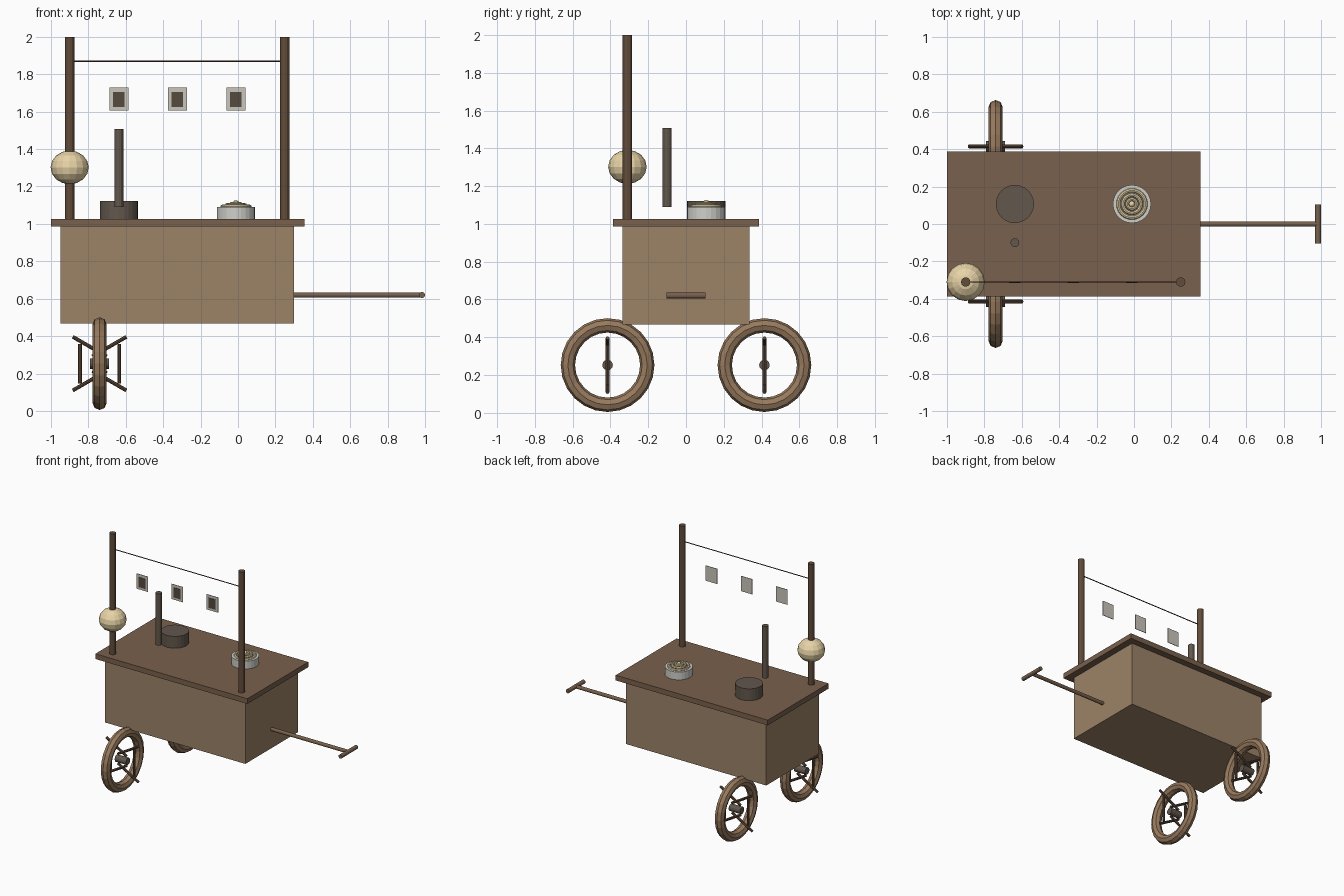
import bpy
from math import radians, cos, sin, pi
from mathutils import Vector

if "Cube" in bpy.data.objects:
    bpy.data.objects.remove(bpy.data.objects["Cube"])


def mat(name, rgb):
    m = bpy.data.materials.new(name)
    m.diffuse_color = tuple((c / 255) ** 2.2 for c in rgb) + (1,)
    m.use_nodes = True
    m.node_tree.nodes["Principled BSDF"].inputs["Base Color"].default_value = m.diffuse_color
    return m


WOOD = mat("wood", (155, 130, 103))
TOP = mat("dark_wood", (120, 97, 78))
POLE = mat("pole_wood", (98, 77, 61))
WHEEL = mat("wheel_wood", (150, 121, 94))
IRON = mat("iron", (98, 88, 78))
STEEL = mat("steel", (205, 205, 200))
CREAM = mat("cream", (230, 210, 165))
PAPER = mat("paper", (200, 197, 185))
STRING = mat("string", (90, 60, 55))
PHOTO = mat("photo", (85, 75, 65))


def finish(name, m):
    o = bpy.context.object
    o.name = name
    o.data.materials.append(m)
    return o


def box(name, lo, hi, m):
    lo, hi = Vector(lo), Vector(hi)
    bpy.ops.mesh.primitive_cube_add(size=1, location=(lo + hi) / 2)
    o = finish(name, m)
    o.scale = hi - lo
    return o


def rod(name, a, b, r, m, sides=12):
    a, b = Vector(a), Vector(b)
    d = b - a
    bpy.ops.mesh.primitive_cylinder_add(
        vertices=sides, radius=r, depth=d.length, location=(a + b) / 2,
        rotation=d.to_track_quat('Z', 'Y').to_euler())
    return finish(name, m)


def ring(name, loc, major, minor, m, rot=(0, 0, 0), seg=24, sides=8):
    bpy.ops.mesh.primitive_torus_add(
        major_radius=major, minor_radius=minor, major_segments=seg,
        minor_segments=sides, location=loc, rotation=rot)
    return finish(name, m)


def ball(name, loc, scale, m, seg=16, rings=8):
    bpy.ops.mesh.primitive_uv_sphere_add(segments=seg, ring_count=rings, radius=1, location=loc)
    o = finish(name, m)
    o.scale = scale
    return o


# Cart body and counter
box("cart_body", (-0.95, -0.335, 0.467), (0.30, 0.335, 0.985), WOOD)
box("counter_top", (-1.0, -0.3875, 0.985), (0.355, 0.3875, 1.027), TOP)

# Pull handle
rod("handle_shaft", (0.30, 0, 0.62), (0.985, 0, 0.62), 0.014, TOP)
rod("handle_grip", (0.984, -0.103, 0.62), (0.984, 0.103, 0.62), 0.016, TOP)

# Wheels: rim and hub face along x, spokes lie in the xz plane
WX, WZ = -0.74, 0.253
for side, y in (("front", -0.415), ("back", 0.415)):
    ring(side + "_wheel_rim", (WX, y, WZ), 0.21, 0.038, WHEEL, (0, radians(90), 0))
    rod(side + "_wheel_hub", (WX - 0.05, y, WZ), (WX + 0.05, y, WZ), 0.028, IRON)
    for i in range(6):
        a = i * pi / 3
        c = Vector((WX + 0.105 * cos(a), y, WZ + 0.105 * sin(a)))
        d = Vector((sin(a), 0, cos(a))) * 0.105
        rod(f"{side}_wheel_spoke_{i + 1}", c - d, c + d, 0.01, POLE, 8)

# Poles with string
for side, x in (("left", -0.90), ("right", 0.25)):
    rod(side + "_pole", (x, -0.31, 1.02), (x, -0.31, 2.0), 0.025, POLE)
rod("string", (-0.90, -0.31, 1.87), (0.25, -0.31, 1.87), 0.004, STRING, 6)

# Hanging pictures
for i, x in enumerate((-0.637, -0.324, -0.011)):
    box(f"picture_card_{i + 1}", (x - 0.051, -0.312, 1.607), (x + 0.051, -0.308, 1.729), PAPER)
    box(f"picture_print_{i + 1}", (x - 0.031, -0.315, 1.626), (x + 0.031, -0.312, 1.706), PHOTO)

# Lantern
ball("lantern", (-0.90, -0.31, 1.302), (0.102, 0.102, 0.09), CREAM)

# Stove and chimney
rod("stove", (-0.637, 0.107, 1.02), (-0.637, 0.107, 1.122), 0.102, IRON, 24)
rod("chimney", (-0.637, -0.10, 1.09), (-0.637, -0.10, 1.508), 0.024, IRON)

# Bowl with coiled food
BX, BY = -0.011, 0.107
rod("bowl", (BX, BY, 1.02), (BX, BY, 1.09), 0.102, STEEL, 24)
ring("outer_coil", (BX, BY, 1.092), 0.073, 0.011, CREAM)
ring("middle_coil", (BX, BY, 1.1), 0.048, 0.011, CREAM)
ring("inner_coil", (BX, BY, 1.107), 0.025, 0.01, CREAM)
ball("coil_centre", (BX, BY, 1.113), (0.016, 0.016, 0.014), CREAM, 12, 6)
